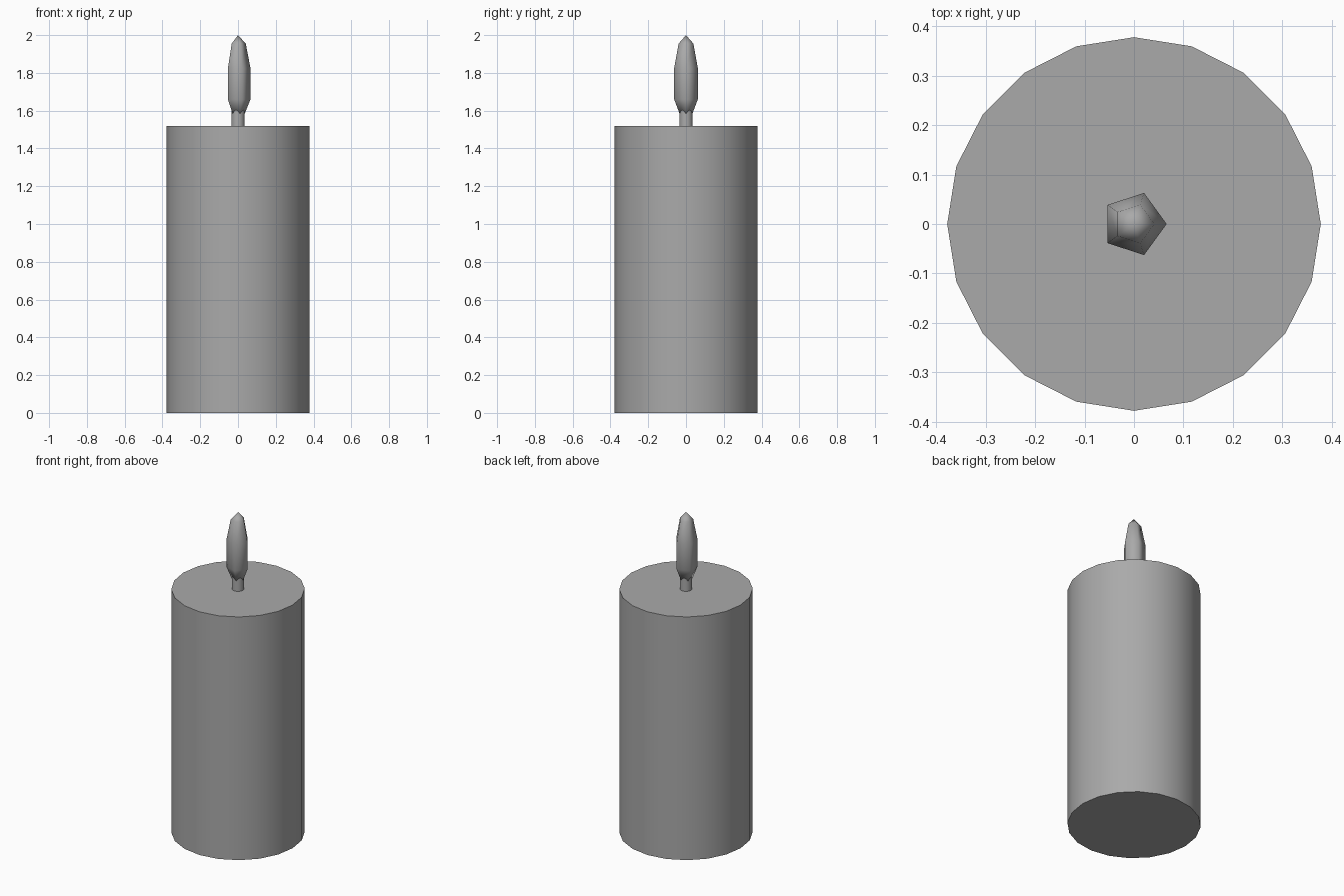
import bpy, bmesh
from math import cos, sin, tau, radians

if "Cube" in bpy.data.objects:
    bpy.data.objects.remove(bpy.data.objects["Cube"])

grey = bpy.data.materials.new("plain grey")
grey.use_nodes = True
colour = (0.4, 0.4, 0.4, 1)
grey.diffuse_color = colour
grey.node_tree.nodes["Principled BSDF"].inputs["Base Color"].default_value = colour


def lathe(name, sides, profile, angle):
    """Stack rings of (radius, height); a zero radius makes a point."""
    bm = bmesh.new()
    rings = []
    for r, z in profile:
        count = sides if r else 1
        rings.append([bm.verts.new((r * cos(tau * i / sides), r * sin(tau * i / sides), z))
                      for i in range(count)])
    for low, high in zip(rings, rings[1:]):
        for i in range(sides):
            j = (i + 1) % sides
            if len(high) == 1:
                bm.faces.new((low[i], low[j], high[0]))
            else:
                bm.faces.new((low[i], low[j], high[j], high[i]))
    bm.faces.new(rings[0][::-1])
    if len(rings[-1]) > 1:
        bm.faces.new(rings[-1])
    mesh = bpy.data.meshes.new(name)
    bm.to_mesh(mesh)
    bm.free()
    mesh.materials.append(grey)
    obj = bpy.data.objects.new(name, mesh)
    bpy.context.collection.objects.link(obj)
    bpy.ops.object.select_all(action='DESELECT')
    obj.select_set(True)
    bpy.context.view_layer.objects.active = obj
    bpy.ops.object.shade_smooth_by_angle(angle=radians(angle))
    return obj


# Wax body, wick and five-sided flame
lathe("candle_body", 20, [(0.378, 0), (0.378, 1.52)], 30)
lathe("wick", 20, [(0.035, 1.51), (0.035, 1.62)], 30)
lathe("flame", 5, [(0.036, 1.585), (0.066, 1.66), (0.066, 1.825), (0.041, 1.955), (0, 2.0)], 80)
